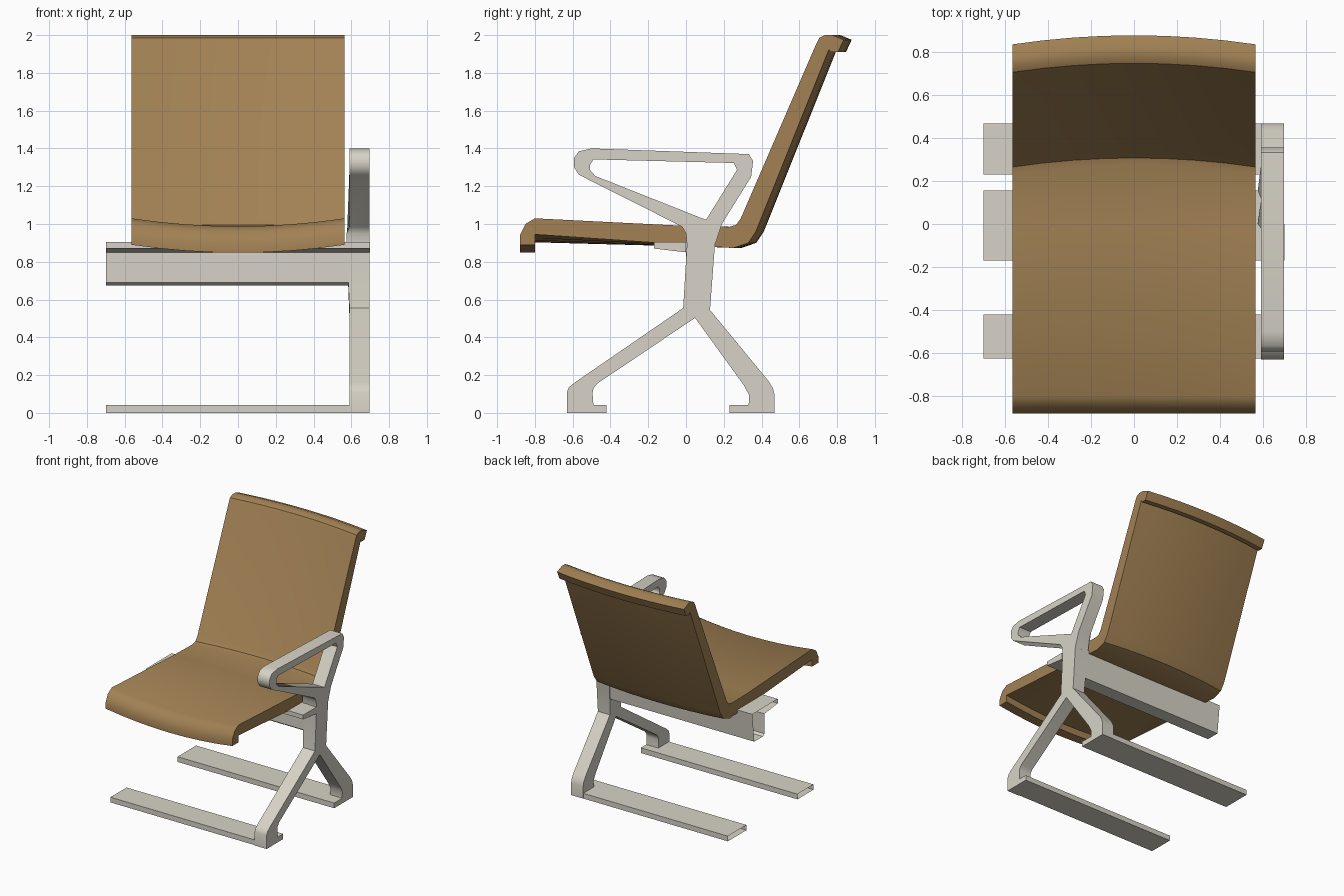
import bpy
import bmesh
import math

default = bpy.data.objects.get("Cube")
if default:
    bpy.data.objects.remove(default, do_unlink=True)


def material(name, color):
    mat = bpy.data.materials.new(name)
    mat.use_nodes = True
    mat.diffuse_color = color
    mat.node_tree.nodes["Principled BSDF"].inputs["Base Color"].default_value = color
    return mat


tan = material("tan upholstery", (0.36, 0.22, 0.088, 1))
metal = material("pale metal", (0.68, 0.65, 0.57, 1))


def prism(name, outline, stations, mat, warp=None, open_left_end=False):
    """Sweep a closed (y, z) outline along the x stations, bending it with warp."""
    bm = bmesh.new()
    rings = []
    for x in stations:
        points = [warp(x, y, z) if warp else (x, y, z) for y, z in outline]
        rings.append([bm.verts.new(p) for p in points])
    count = len(outline)
    for a, b in zip(rings, rings[1:]):
        for i in range(count):
            j = (i + 1) % count
            bm.faces.new((a[i], a[j], b[j], b[i]))
    first_cap = bm.faces.new(rings[0])
    bm.faces.new(rings[-1])
    bmesh.ops.recalc_face_normals(bm, faces=bm.faces[:])
    if open_left_end:
        bmesh.ops.delete(bm, geom=[first_cap], context="FACES_ONLY")
    mesh = bpy.data.meshes.new(name)
    bm.to_mesh(mesh)
    bm.free()
    mesh.materials.append(mat)
    obj = bpy.data.objects.new(name, mesh)
    bpy.context.collection.objects.link(obj)
    return obj


def activate(obj):
    bpy.ops.object.select_all(action="DESELECT")
    obj.select_set(True)
    bpy.context.view_layer.objects.active = obj


def smooth(obj, degrees):
    activate(obj)
    bpy.ops.object.shade_smooth_by_angle(angle=math.radians(degrees))


def clamp(value):
    return max(0.0, min(1.0, value))


# Seat shell: one folded profile, dished across its width
half_width = 0.565


def dish(x, y, z):
    depth = 0.042 * (1 - (x / half_width) ** 2)
    back_amount = clamp(y / 0.25)
    seat_amount = clamp(0.2 - y)if y > -0.8 and y > 0.2 else clamp((0.2 - y) / 0.9)
    return (x, y + depth * back_amount, z - depth * seat_amount)


shell_profile = [
    # front lip and seat top
    (-0.88, 0.89), (-0.88, 0.94), (-0.85, 1.0), (-0.8, 1.03),
    (0, 0.99), (0.23, 0.985), (0.265, 0.995), (0.29, 1.03),
    # backrest front and rolled top lip
    (0.69, 1.955), (0.705, 1.985), (0.735, 2), (0.775, 2), (0.835, 1.975),
    (0.805, 1.91), (0.765, 1.91), (0.757, 1.925),
    # backrest rear and seat underside
    (0.37, 0.96), (0.33, 0.9), (0.25, 0.873), (0.1, 0.883),
    (-0.8, 0.945), (-0.8, 0.89),
]
columns = [half_width * i / 4 for i in range(-4, 5)]
seat_shell = prism("seat_shell", shell_profile, columns, tan, dish)
smooth(seat_shell, 35)

# Cross beam with a front flange
beam_profile = [(-0.17, 0.905), (-0.17, 0.87), (0, 0.85), (0, 0.69),
                (0.02, 0.675), (0.13, 0.675), (0.155, 0.905)]
prism("cross_beam", beam_profile, (-0.7, 0.64), metal, open_left_end=True)
flange_profile = beam_profile[:3] + [(0, 0.905)]
prism("beam_flange_end", flange_profile, (0.64, 0.7), metal)

# Floor runners
for name, back, front in (("front_runner", -0.42, -0.625),
                          ("rear_runner", 0.466, 0.23)):
    runner = [(front, 0), (back, 0), (back, 0.042), (front, 0.042)]
    prism(name, runner, (-0.7, 0.695), metal, open_left_end=True)

# Side frame: splayed legs, column and looped armrest in one outline
frame_profile = [
    # front leg, outside
    (-0.63, 0), (-0.63, 0.11), (-0.62, 0.135), (-0.59, 0.16), (-0.015, 0.555),
    # column front and armrest
    (0.005, 0.89), (0, 0.95), (-0.02, 0.985), (-0.566, 1.26), (-0.593, 1.3),
    (-0.593, 1.35), (-0.566, 1.385), (-0.5, 1.4), (0.333, 1.37),
    (0.355, 1.333), (0.345, 1.25), (0.19, 1), (0.153, 0.89),
    # rear leg, outside and foot
    (0.127, 0.545), (0.44, 0.165), (0.46, 0.13), (0.468, 0.1), (0.468, 0),
    (0.23, 0), (0.23, 0.042), (0.332, 0.042), (0.333, 0.095), (0.307, 0.145),
    # crotch and front foot
    (0.048, 0.503), (-0.47, 0.155), (-0.49, 0.13), (-0.495, 0.105),
    (-0.49, 0.042), (-0.423, 0.042), (-0.423, 0),
]
opening_profile = [
    (-0.508, 1.286), (-0.508, 1.312), (-0.49, 1.342), (0.254, 1.323),
    (0.27, 1.286), (0.106, 1.022), (-0.48, 1.254),
]


def widen_column(x, y, z):
    inner = x < 0.64 and 0.8 < z < 0.96
    return (x - 0.015 if inner else x, y, z)


side_frame = prism("side_frame", frame_profile, (0.59, 0.697), metal, widen_column)
cutter = prism("armrest_opening_cutter", opening_profile, (0.5, 0.8), metal)
cutter.hide_render = True
cut = side_frame.modifiers.new("armrest opening", "BOOLEAN")
cut.operation = "DIFFERENCE"
cut.solver = "EXACT"
cut.object = cutter
activate(side_frame)
bpy.ops.object.modifier_apply(modifier=cut.name)
bpy.data.objects.remove(cutter, do_unlink=True)
smooth(side_frame, 42)
